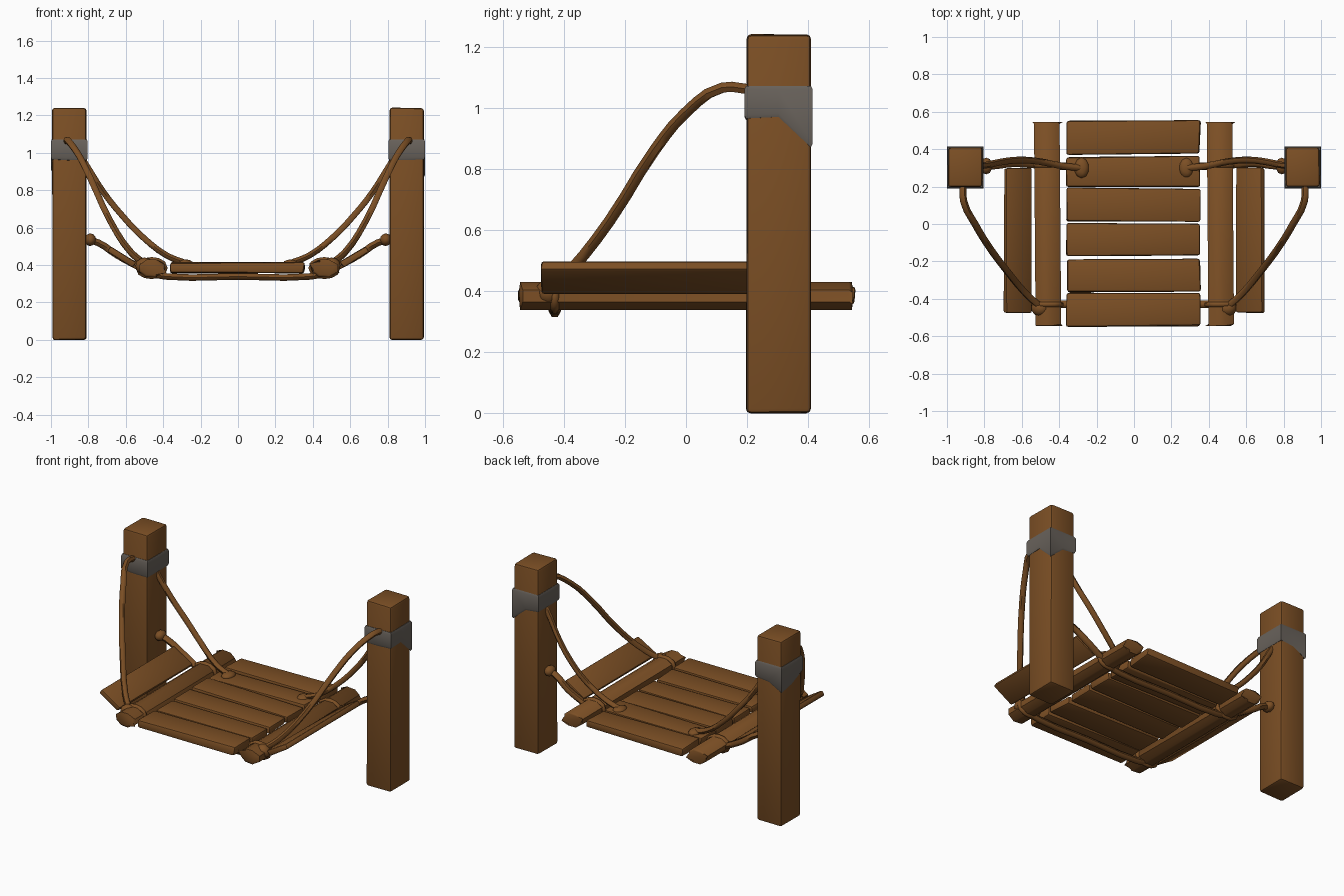
import bpy, bmesh, math, random
from mathutils import Vector, Matrix

random.seed(4)
if "Cube" in bpy.data.objects:
    bpy.data.objects.remove(bpy.data.objects["Cube"], do_unlink=True)


def make_material(name, rgb):
    m = bpy.data.materials.new(name)
    m.use_nodes = True
    m.diffuse_color = (*rgb, 1)
    bsdf = m.node_tree.nodes["Principled BSDF"]
    bsdf.inputs["Base Color"].default_value = (*rgb, 1)
    bsdf.inputs["Roughness"].default_value = 0.8
    return m


WOOD = make_material("brown wood", (0.2, 0.078, 0.018))
CLOTH = make_material("grey binding", (0.14, 0.122, 0.105))


def finish(obj, mat, angle=40):
    obj.data.materials.append(mat)
    bpy.ops.object.select_all(action='DESELECT')
    obj.select_set(True)
    bpy.context.view_layer.objects.active = obj
    bpy.ops.object.shade_smooth_by_angle(angle=math.radians(angle))
    return obj


def add_mesh(name, bm, mat, angle=40):
    bmesh.ops.recalc_face_normals(bm, faces=bm.faces)
    mesh = bpy.data.meshes.new(name)
    bm.to_mesh(mesh)
    bm.free()
    obj = bpy.data.objects.new(name, mesh)
    bpy.context.collection.objects.link(obj)
    return finish(obj, mat, angle)


def box(name, lo, hi, bevel=0.012, jitter=0.0, tilt=0.0):
    """Worn beam between two corners, optionally rolled about y."""
    lo, hi = Vector(lo), Vector(hi)
    bm = bmesh.new()
    bmesh.ops.create_cube(bm, size=1)
    for v in bm.verts:
        v.co = Vector(c * s for c, s in zip(v.co, hi - lo))
        v.co += Vector(random.uniform(-jitter, jitter) for _ in range(3))
    bmesh.ops.bevel(bm, geom=bm.edges[:], offset=bevel, segments=2,
                    profile=0.5, affect='EDGES')
    bm.transform(Matrix.Translation((lo + hi) / 2) @ Matrix.Rotation(tilt, 4, 'Y'))
    return add_mesh(name, bm, WOOD)


def log(name, x):
    """Flattened eight-sided log running front to back."""
    bm = bmesh.new()
    bmesh.ops.create_cone(bm, cap_ends=True, segments=8, radius1=1, radius2=1, depth=1.09)
    bm.transform(Matrix.Translation((x, 0, 0.383)) @ Matrix.Diagonal((0.074, 1, 0.05, 1))
                 @ Matrix.Rotation(math.pi / 2, 4, 'X') @ Matrix.Rotation(math.pi / 8, 4, 'Z'))
    caps = [e for e in bm.edges if abs(e.verts[0].co.y - e.verts[1].co.y) < 0.01]
    bmesh.ops.bevel(bm, geom=caps, offset=0.012, segments=1, affect='EDGES')
    return add_mesh(name, bm, WOOD, 50)


def rope(name, points, radius=0.019, closed=False):
    curve = bpy.data.curves.new(name, 'CURVE')
    curve.dimensions = '3D'
    curve.bevel_depth = radius
    curve.bevel_resolution = 1
    curve.use_fill_caps = True
    curve.resolution_u = 3
    s = curve.splines.new('BEZIER')
    s.bezier_points.add(len(points) - 1)
    s.use_cyclic_u = closed
    for p, co in zip(s.bezier_points, points):
        p.co = co
        p.handle_left_type = p.handle_right_type = 'AUTO'
    obj = bpy.data.objects.new(name, curve)
    bpy.context.collection.objects.link(obj)
    bpy.ops.object.select_all(action='DESELECT')
    obj.select_set(True)
    bpy.context.view_layer.objects.active = obj
    bpy.ops.object.convert(target='MESH')
    obj = bpy.context.view_layer.objects.active
    obj.data.materials.clear()
    return finish(obj, WOOD, 60)


def knot(name, pos, size):
    bm = bmesh.new()
    bmesh.ops.create_icosphere(bm, subdivisions=2, radius=1)
    bm.transform(Matrix.Translation(pos) @ Matrix.Diagonal((*size, 1)))
    return add_mesh(name, bm, WOOD, 60)


def binding(name, side, drops):
    """Cloth band round a post; drops are lower heights for the ring corners."""
    cx, cy, hx, hy = side * 0.902, 0.303, 0.098, 0.112
    ring = [(-1, -1), (0, -1), (1, -1), (1, 0), (1, 1), (0, 1), (-1, 1), (-1, 0)]
    bm = bmesh.new()
    rows = []
    for level in range(4):
        row = []
        for (u, v), low in zip(ring, drops):
            z = (1.072, 1.06, low + 0.012, low)[level]
            out = 1.0 if level in (1, 2) else 0.95
            row.append(bm.verts.new((cx + side * u * hx * out, cy + v * hy * out, z)))
        rows.append(row)
    for a, b in zip(rows, rows[1:]):
        for i in range(8):
            j = (i + 1) % 8
            bm.faces.new((a[i], a[j], b[j], b[i]))
    bm.faces.new(rows[0])
    bm.faces.new(rows[-1])
    return add_mesh(name, bm, CLOTH, 50)


# Deck planks
edges = [(-0.545, -0.37), (-0.362, -0.188), (-0.172, 0.005),
         (0.012, 0.19), (0.202, 0.36), (0.372, 0.553)]
for i, (y0, y1) in enumerate(edges):
    box(f"deck_plank_{i + 1}", (-0.36, y0, 0.36), (0.353, y1, 0.412), 0.012, 0.006)

# Ropes running under the deck
for label, y in (("front", -0.43), ("back", 0.31)):
    rope(f"{label}_under_rope", [(-0.46, y, 0.352), (-0.38, y, 0.338), (0, y, 0.338),
                                 (0.38, y, 0.338), (0.46, y, 0.352)], 0.02)

for side, label in ((1, "left"), (-1, "right")):
    def at(*points):
        return [(side * x, y, z) for x, y, z in points]

    # Post with cloth binding
    xs = sorted((side * 0.81, side * 0.992))
    box(f"{label}_post", (xs[0], 0.198, 0), (xs[1], 0.408, 1.24), 0.014, 0.002)
    back = 0.87 if side > 0 else 0.9
    outer = 0.97 if side > 0 else 0.92
    binding(f"{label}_binding", side, [0.96, 0.96, 0.965, outer, back, 0.95, 0.96, 0.96])

    # Side log and tilted outer board
    log(f"{label}_side_log", side * 0.462)
    xs = sorted((side * 0.542, side * 0.702))
    box(f"{label}_outer_board", (xs[0], -0.475, 0.425), (xs[1], 0.3, 0.46),
        0.01, 0.004, -side * math.radians(30))

    # Long rope from the post front to the front of the log
    rope(f"{label}_front_rope", at(
        (0.915, 0.21, 1.06), (0.91, 0.12, 1.066), (0.85, 0, 0.985), (0.79, -0.1, 0.865),
        (0.68, -0.25, 0.63), (0.57, -0.38, 0.465), (0.49, -0.45, 0.40)))
    # Back rope from the post's inner side to the deck
    rope(f"{label}_back_rope", at(
        (0.84, 0.31, 0.98), (0.79, 0.315, 0.9), (0.72, 0.33, 0.79), (0.62, 0.342, 0.665),
        (0.51, 0.335, 0.55), (0.38, 0.31, 0.45), (0.28, 0.3, 0.41)), 0.018)
    # Low rope from a post peg down to the log
    rope(f"{label}_low_rope", at(
        (0.82, 0.31, 0.535), (0.75, 0.313, 0.52), (0.65, 0.325, 0.455),
        (0.55, 0.32, 0.4), (0.44, 0.31, 0.345)), 0.021)

    # Knots and lashings
    knot(f"{label}_post_knot", at((0.79, 0.31, 0.535))[0], (0.032, 0.045, 0.034))
    knot(f"{label}_front_knot", at((0.5, -0.45, 0.395))[0], (0.05, 0.045, 0.045))
    knot(f"{label}_deck_knot", at((0.28, 0.3, 0.408))[0], (0.04, 0.055, 0.022))
    for end, y in (("front", -0.43), ("back", 0.315)):
        rope(f"{label}_{end}_lashing", at(
            (0.535, y, 0.383), (0.462, y, 0.43), (0.388, y, 0.383), (0.462, y, 0.337)),
            0.014, True)
